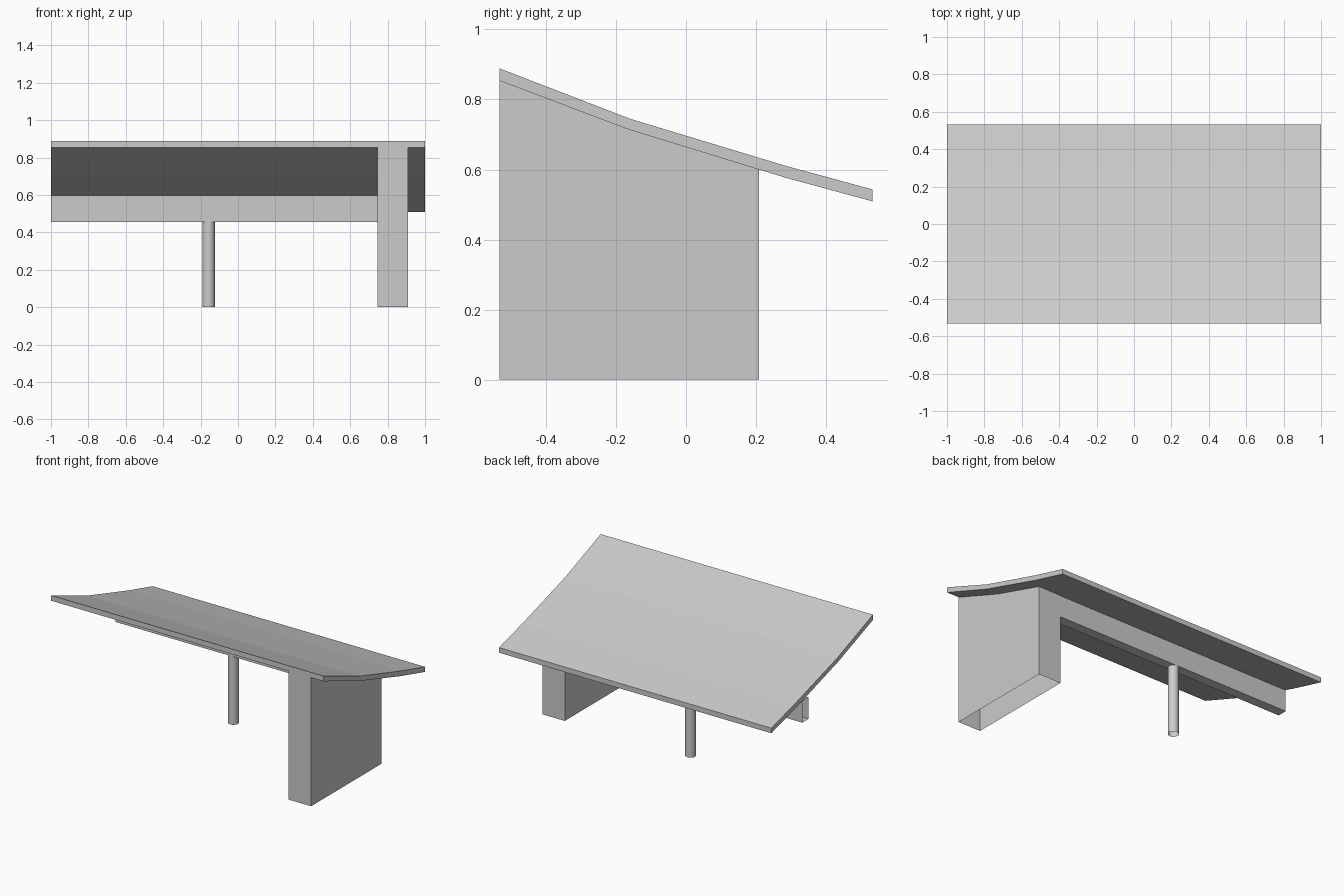
import bpy, bmesh, math
from mathutils import Matrix

if "Cube" in bpy.data.objects:
    bpy.data.objects.remove(bpy.data.objects["Cube"])

TOP = [(-0.533, 0.889), (-0.16, 0.745), (0.283, 0.611), (0.533, 0.543)]
UNDER = [(-0.533, 0.854), (-0.169, 0.716), (0.283, 0.577), (0.533, 0.509)]


def extrude_x(name, profile, x0, x1, caps=True, skip=()):
    """Extrude a closed (y, z) profile along x; skip lists side faces left open."""
    bm = bmesh.new()
    a = [bm.verts.new((x0, y, z)) for y, z in profile]
    b = [bm.verts.new((x1, y, z)) for y, z in profile]
    n = len(profile)
    for i in range(n):
        if i not in skip:
            j = (i + 1) % n
            bm.faces.new((a[i], a[j], b[j], b[i]))
    if caps:
        bm.faces.new(a[::-1])
        bm.faces.new(b)
    bmesh.ops.recalc_face_normals(bm, faces=bm.faces)
    return finish(name, bm)


def finish(name, bm):
    mesh = bpy.data.meshes.new(name)
    bm.to_mesh(mesh)
    bm.free()
    obj = bpy.data.objects.new(name, mesh)
    bpy.context.collection.objects.link(obj)
    return obj


# Curved roof slab, bent in three flat segments
extrude_x("roof", TOP + UNDER[::-1], -1, 1)

# Support wall, its top following the roof underside, open at top and bottom
wall = [(-0.533, 0), (0.208, 0), (0.208, 0.60)] + UNDER[1::-1]
extrude_x("support_wall", wall, 0.745, 0.91, skip=(0, 2, 3))

# Beam running from the wall to the roof end, open-ended tube
beam = [(0.143, 0.455), (0.208, 0.455), (0.208, 0.598), (0.143, 0.598)]
extrude_x("beam", beam, -1, 0.745, caps=False)

# Round post under the beam, open-ended
bm = bmesh.new()
bmesh.ops.create_cone(bm, cap_ends=False, segments=24, radius1=0.033,
                      radius2=0.033, depth=0.455,
                      matrix=Matrix.Translation((-0.157, 0.1755, 0.2275)))
post = finish("post", bm)
bpy.context.view_layer.objects.active = post
post.select_set(True)
bpy.ops.object.shade_smooth_by_angle(angle=math.radians(30))
